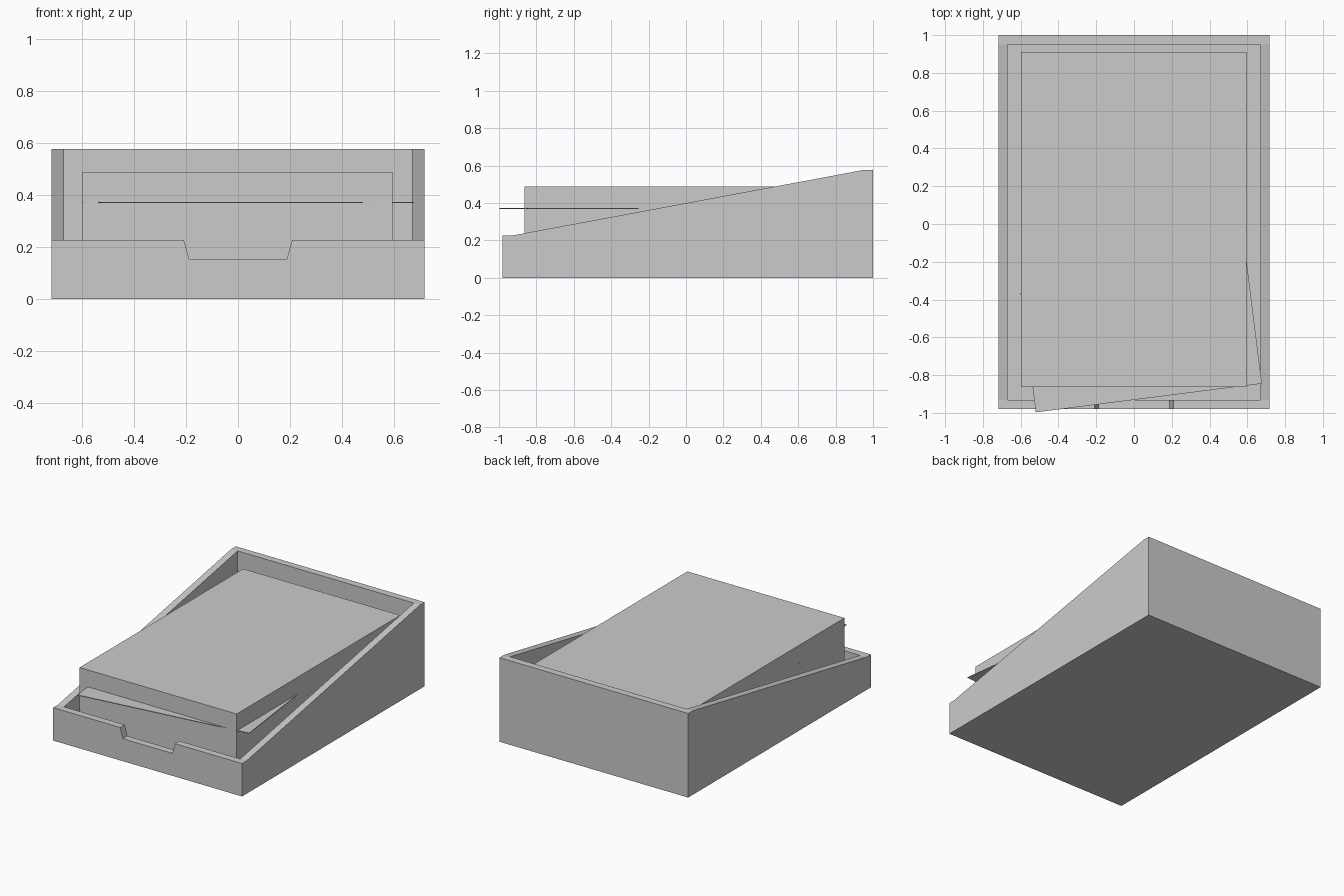
import bpy, bmesh
from mathutils import Vector

if "Cube" in bpy.data.objects:
    bpy.data.objects.remove(bpy.data.objects["Cube"])


def prism(name, points, offset):
    """Closed solid made by sweeping a flat outline along an offset."""
    bm = bmesh.new()
    face = bm.faces.new([bm.verts.new(p) for p in points])
    ext = bmesh.ops.extrude_face_region(bm, geom=[face])
    verts = [g for g in ext["geom"] if isinstance(g, bmesh.types.BMVert)]
    bmesh.ops.translate(bm, vec=Vector(offset), verts=verts)
    bmesh.ops.recalc_face_normals(bm, faces=bm.faces[:])
    mesh = bpy.data.meshes.new(name)
    bm.to_mesh(mesh)
    bm.free()
    obj = bpy.data.objects.new(name, mesh)
    bpy.context.collection.objects.link(obj)
    return obj


def box(name, lo, hi):
    (x0, y0, z0), (x1, y1, z1) = lo, hi
    base = [(x0, y0, z0), (x1, y0, z0), (x1, y1, z0), (x0, y1, z0)]
    return prism(name, base, (0, 0, z1 - z0))


def cut(obj, cutter):
    mod = obj.modifiers.new("cut", 'BOOLEAN')
    mod.operation = 'DIFFERENCE'
    mod.solver = 'EXACT'
    mod.object = cutter
    bpy.context.view_layer.objects.active = obj
    bpy.ops.object.modifier_apply(modifier=mod.name)
    bpy.data.objects.remove(cutter)


# Tray: sloped side profile swept across the width
W, WALL, FLOOR = 0.717, 0.048, 0.05
side = [(-0.98, 0), (1, 0), (1, 0.577), (0.951, 0.577), (-0.931, 0.226), (-0.98, 0.226)]
tray = prism("paper_tray", [(-W, y, z) for y, z in side], (2 * W, 0, 0))

# Hollow interior
cut(tray, box("cavity", (-W + WALL, -0.931, FLOOR), (W - WALL, 0.951, 1)))

# Tapered finger notch in the front wall
notch = [(-0.188, 0.154), (0.188, 0.154), (0.23, 0.304), (-0.23, 0.304)]
cut(tray, prism("notch", [(x, -1.1, z) for x, z in notch], (0, 0.2, 0)))

# Paper stack resting on the tray floor
box("paper_stack", (-0.598, -0.864, FLOOR), (0.595, 0.91, 0.489))

# Crooked loose sheet poking out of the stack
sheet = [(-0.52, -0.997), (0.677, -0.845), (0.597, -0.205), (-0.601, -0.365)]
prism("loose_sheet", [(x, y, 0.368) for x, y in sheet], (0, 0, 0.005))
